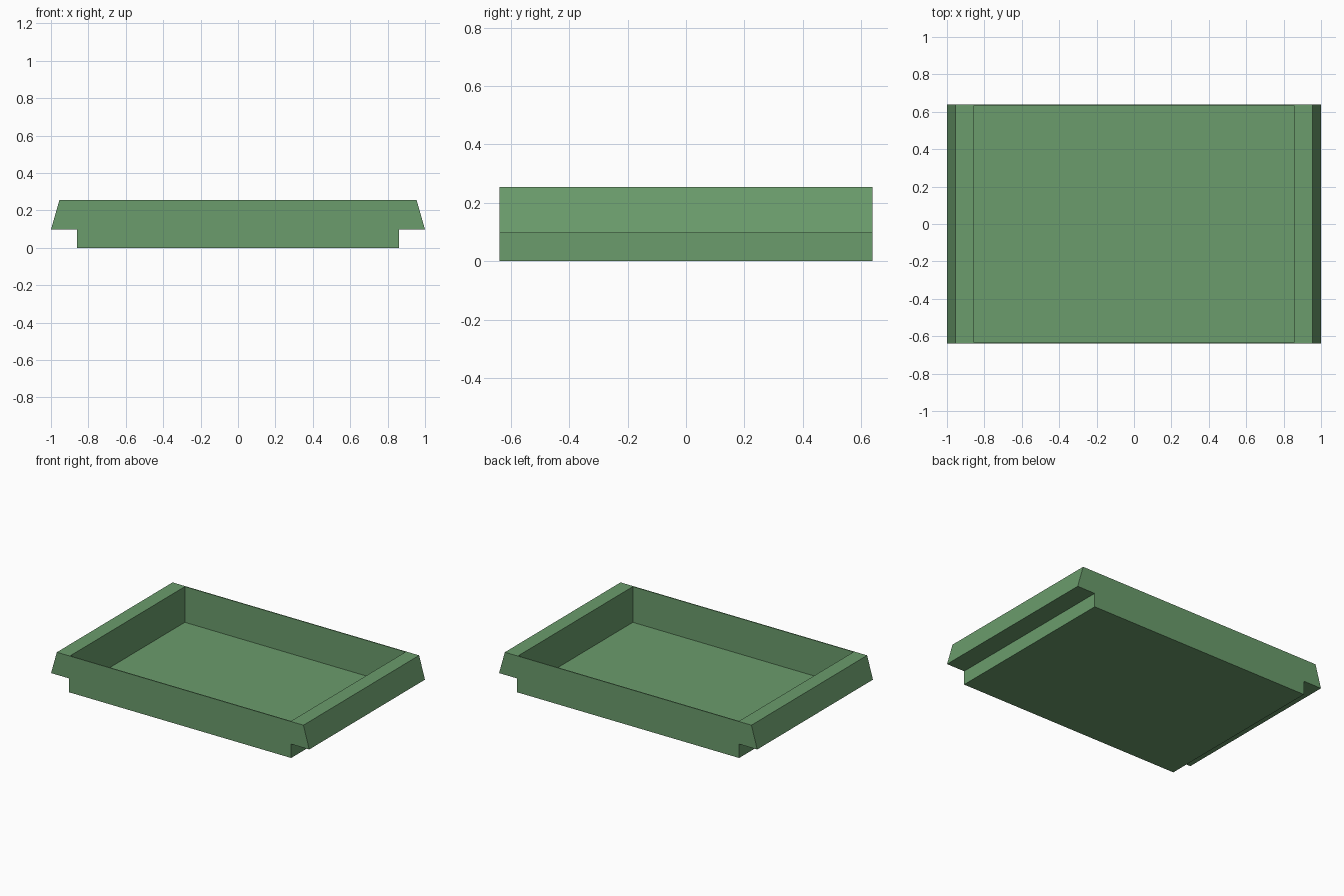
import bpy
import bmesh

if "Cube" in bpy.data.objects:
    bpy.data.objects.remove(bpy.data.objects["Cube"])

green = bpy.data.materials.new("muted green")
green.use_nodes = True
colour = (0.145, 0.332, 0.15, 1)
green.diffuse_color = colour
green.node_tree.nodes["Principled BSDF"].inputs["Base Color"].default_value = colour


def prism(name, half_profile, half_depth):
    """Mirror a half profile (x, z) across x = 0 and extrude it along y."""
    outline = half_profile + [(-x, z) for x, z in reversed(half_profile)]
    bm = bmesh.new()
    face = bm.faces.new([bm.verts.new((x, -half_depth, z)) for x, z in outline])
    extruded = bmesh.ops.extrude_face_region(bm, geom=[face])["geom"]
    moved = [v for v in extruded if isinstance(v, bmesh.types.BMVert)]
    bmesh.ops.translate(bm, vec=(0, 2 * half_depth, 0), verts=moved)
    bmesh.ops.recalc_face_normals(bm, faces=bm.faces[:])
    mesh = bpy.data.meshes.new(name)
    bm.to_mesh(mesh)
    bm.free()
    mesh.materials.append(green)
    obj = bpy.data.objects.new(name, mesh)
    bpy.context.collection.objects.link(obj)
    return obj


# Tray body: narrow base with overhanging, sloped side rails
tray = prism("tray", [(0.86, 0), (0.86, 0.097), (1, 0.097), (0.955, 0.255)], 0.64)

# Thin-walled cavity, open at the top
cutter = prism("cavity_cutter", [(0.855, 0.005), (0.855, 0.4)], 0.633)
cutter.hide_render = True
cut = tray.modifiers.new("cavity", "BOOLEAN")
cut.operation = "DIFFERENCE"
cut.solver = "EXACT"
cut.object = cutter

# Apply the cut and discard the cutter
bpy.context.view_layer.objects.active = tray
tray.select_set(True)
bpy.ops.object.modifier_apply(modifier=cut.name)
bpy.data.objects.remove(cutter)
